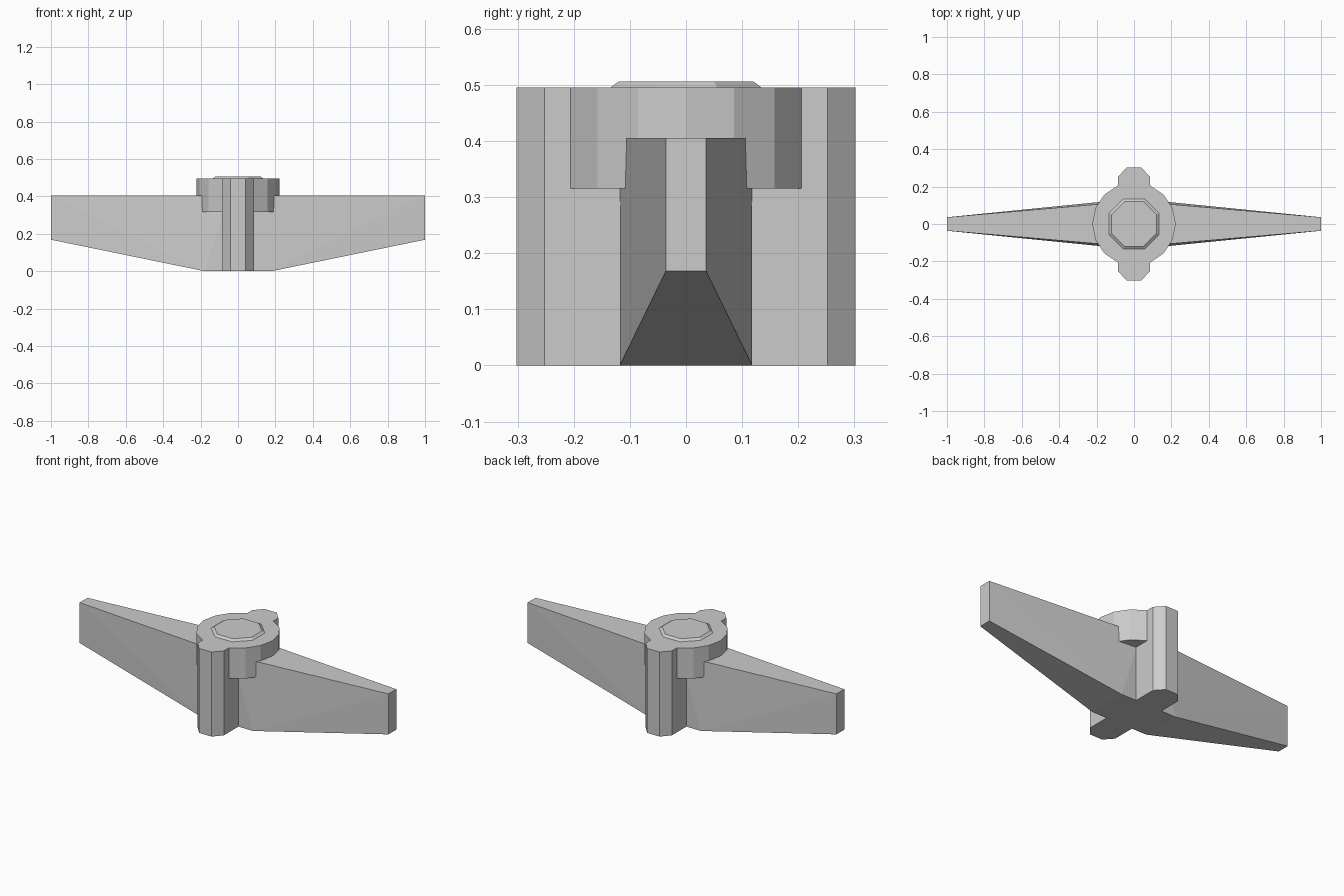
import bpy
import bmesh
from math import cos, sin, pi

cube = bpy.data.objects.get("Cube")
if cube:
    bpy.data.objects.remove(cube, do_unlink=True)

grey = bpy.data.materials.new("light grey")
grey.use_nodes = True
grey.diffuse_color = (0.6, 0.6, 0.6, 1)
grey.node_tree.nodes["Principled BSDF"].inputs["Base Color"].default_value = (0.6, 0.6, 0.6, 1)


def finish(name, bm):
    bmesh.ops.recalc_face_normals(bm, faces=bm.faces)
    mesh = bpy.data.meshes.new(name)
    bm.to_mesh(mesh)
    bm.free()
    mesh.materials.append(grey)
    obj = bpy.data.objects.new(name, mesh)
    bpy.context.collection.objects.link(obj)
    return obj


def loft(name, low, high, z0, z1):
    """Closed solid between two outlines with equal point counts."""
    bm = bmesh.new()
    a = [bm.verts.new((x, y, z0)) for x, y in low]
    b = [bm.verts.new((x, y, z1)) for x, y in high]
    bm.faces.new(a)
    bm.faces.new(b)
    for i in range(len(a)):
        j = (i + 1) % len(a)
        bm.faces.new((a[i], a[j], b[j], b[i]))
    return finish(name, bm)


def ring(sides, radius, turn=0.0):
    return [(radius * cos(turn + 2 * pi * i / sides),
             radius * sin(turn + 2 * pi * i / sides)) for i in range(sides)]


# Blade: flat centre block with a tapering arm on each side
half, tip, top = 0.118, 0.036, 0.405
bm = bmesh.new()
corner = {}
for sx in (-1, 1):
    for sy in (-1, 1):
        for key, x, y, z in (("root_low", 0.18, half, 0), ("root_top", 0.05, half, top),
                             ("tip_low", 1.0, tip, 0.168), ("tip_top", 1.0, tip, top)):
            corner[key, sx, sy] = bm.verts.new((sx * x, sy * y, z))

for s in (-1, 1):
    # Block side
    bm.faces.new([corner[k, sx, s] for k, sx in
                  (("root_low", -1), ("root_low", 1), ("root_top", 1), ("root_top", -1))])
    # Arm sides, creased from the tip's top to the root's bottom
    for sy in (-1, 1):
        for keys in (("root_low", "tip_low", "tip_top"), ("root_low", "tip_top", "root_top")):
            bm.faces.new([corner[k, s, sy] for k in keys])
    # Arm underside, end and top
    for p, q in (("root_low", "tip_low"), ("tip_low", "tip_top"), ("tip_top", "root_top")):
        bm.faces.new((corner[p, s, -1], corner[q, s, -1], corner[q, s, 1], corner[p, s, 1]))
# Block bottom and top
for k in ("root_low", "root_top"):
    bm.faces.new((corner[k, -1, -1], corner[k, 1, -1], corner[k, 1, 1], corner[k, -1, 1]))
finish("blade", bm)

# Hub cap
rim = ring(16, 0.223)
loft("hub_cap", rim, rim, 0.315, 0.495)

# Front and back posts with chamfered outer corners
for name, s in (("front_post", -1), ("back_post", 1)):
    outline = [(-0.085, 0.11 * s), (-0.085, 0.252 * s), (-0.04, 0.302 * s),
               (0.04, 0.302 * s), (0.085, 0.252 * s), (0.085, 0.11 * s)]
    loft(name, outline, outline, 0, 0.495)

# Raised octagonal boss on the cap
across = cos(pi / 8)
loft("top_boss", ring(8, 0.135 / across, pi / 8), ring(8, 0.12 / across, pi / 8), 0.495, 0.506)
